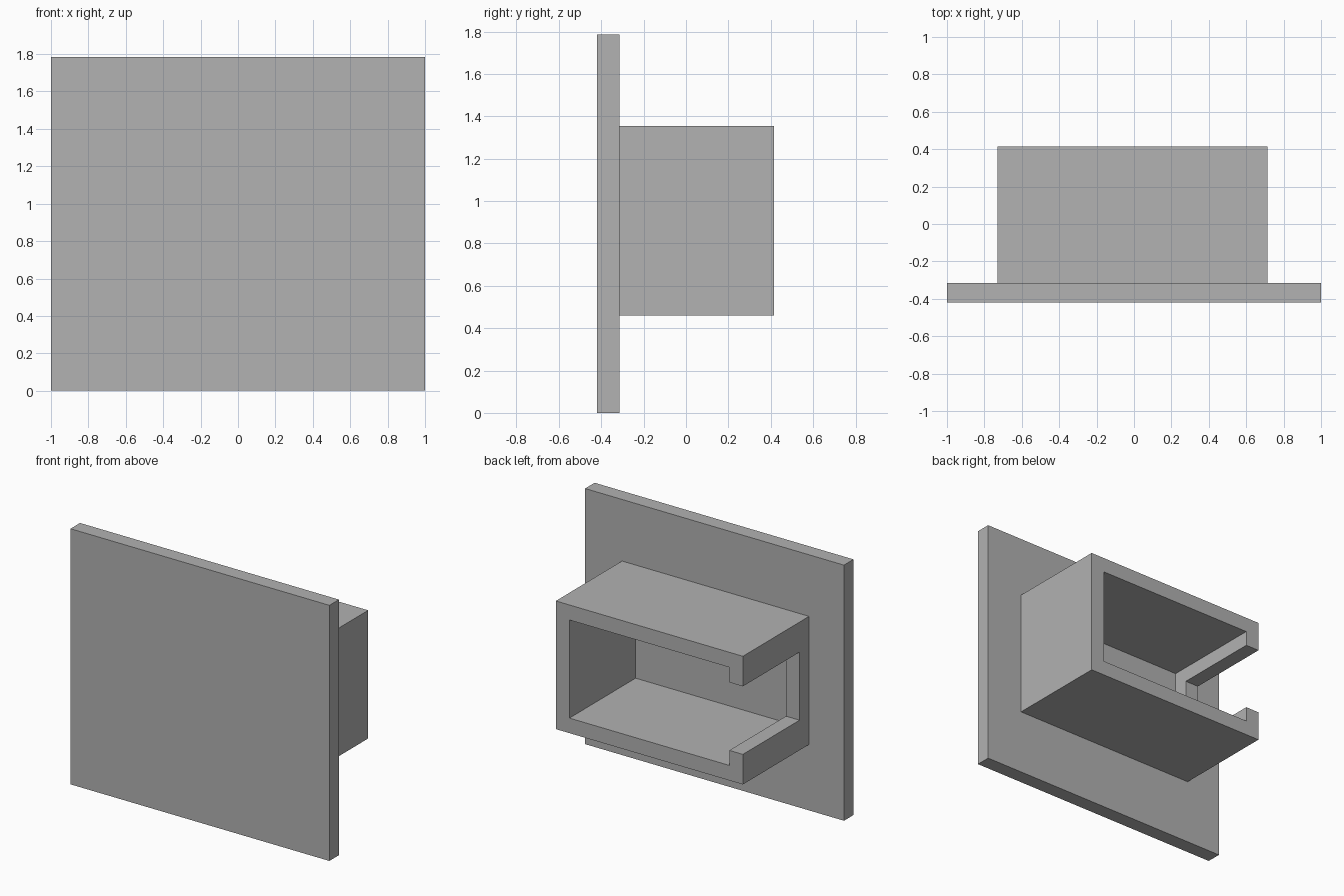
import bpy
import bmesh

cube = bpy.data.objects.get("Cube")
if cube:
    bpy.data.objects.remove(cube, do_unlink=True)

grey = bpy.data.materials.new("mid_grey")
grey.use_nodes = True
grey.diffuse_color = (0.445, 0.445, 0.445, 1)
grey.node_tree.nodes["Principled BSDF"].inputs["Base Color"].default_value = grey.diffuse_color


def extrude_profile(name, points, y0, y1):
    """Extrude an (x, z) outline along y from y0 to y1."""
    bm = bmesh.new()
    face = bm.faces.new([bm.verts.new((x, y0, z)) for x, z in points])
    result = bmesh.ops.extrude_face_region(bm, geom=[face])
    moved = [v for v in result["geom"] if isinstance(v, bmesh.types.BMVert)]
    bmesh.ops.translate(bm, verts=moved, vec=(0, y1 - y0, 0))
    bmesh.ops.recalc_face_normals(bm, faces=bm.faces)
    mesh = bpy.data.meshes.new(name)
    bm.to_mesh(mesh)
    bm.free()
    mesh.materials.append(grey)
    obj = bpy.data.objects.new(name, mesh)
    bpy.context.collection.objects.link(obj)
    return obj


def rectangle(x0, x1, z0, z1):
    return [(x0, z0), (x1, z0), (x1, z1), (x0, z1)]


wall = 0.105
front, joint, back = -0.42, -0.315, 0.415
x0, x1 = -0.73, 0.715
z0, z1 = 0.46, 1.355
slot_low, slot_high = z0 + 2 * wall, z1 - 2 * wall

# Flat front plate
extrude_profile("front_plate", rectangle(-1, 1, 0, 1.785), front, joint)

# Open-backed sleeve with a lipped slot along one side
sleeve = [
    (x0, z0), (x1, z0), (x1, z1), (x0, z1),
    (x0, slot_high), (x0 + wall, slot_high),
    (x0 + wall, z1 - wall), (x1 - wall, z1 - wall),
    (x1 - wall, z0 + wall), (x0 + wall, z0 + wall),
    (x0 + wall, slot_low), (x0, slot_low),
]
extrude_profile("slotted_sleeve", sleeve, joint, back)

# Short web that closes the slot next to the plate
extrude_profile("slot_end_web", rectangle(x0, x0 + wall, slot_low, slot_high), joint, joint + wall)
